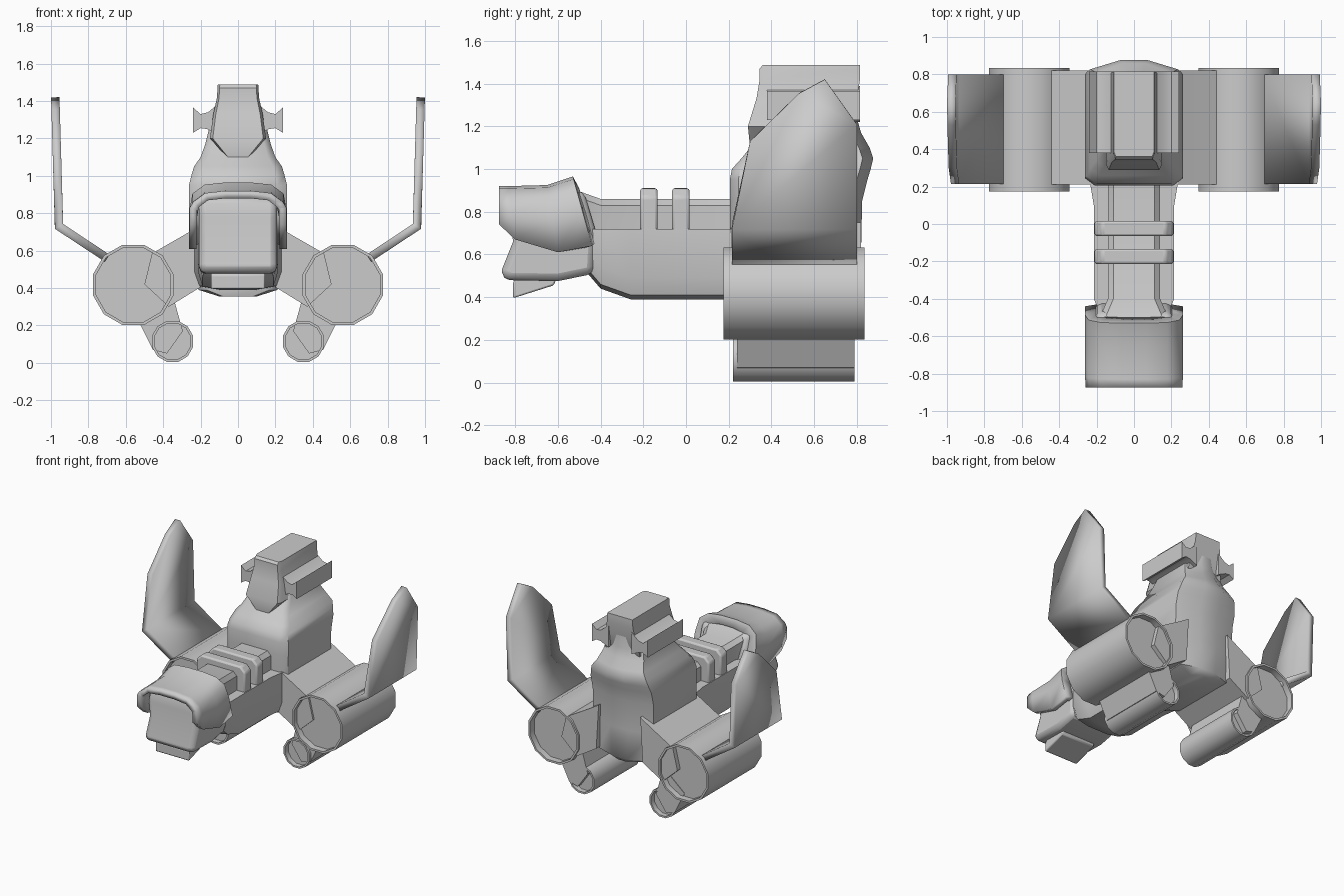
import bpy, bmesh, math

if "Cube" in bpy.data.objects:
    bpy.data.objects.remove(bpy.data.objects["Cube"])


def make(name, verts, faces, mirror=False, bevel=0, solid=0, offset=0, angle=35):
    me = bpy.data.meshes.new(name)
    me.from_pydata(verts, [], faces)
    bm = bmesh.new()
    bm.from_mesh(me)
    bmesh.ops.recalc_face_normals(bm, faces=bm.faces)
    bm.to_mesh(me)
    bm.free()
    ob = bpy.data.objects.new(name, me)
    bpy.context.collection.objects.link(ob)
    if solid:
        m = ob.modifiers.new("thickness", 'SOLIDIFY')
        m.thickness, m.offset, m.use_even_offset = solid, offset, True
    if bevel:
        m = ob.modifiers.new("bevel", 'BEVEL')
        m.width, m.segments, m.limit_method = bevel, 2, 'ANGLE'
    if mirror:
        ob.modifiers.new("mirror", 'MIRROR').use_mirror_merge = False
    bpy.ops.object.select_all(action='DESELECT')
    ob.select_set(True)
    bpy.context.view_layer.objects.active = ob
    bpy.ops.object.shade_smooth_by_angle(angle=math.radians(angle))
    return ob


def loft(name, rings, closed=True, **kw):
    """Skin a list of equal-length rings; closed rings get end caps."""
    n = len(rings[0])
    verts = [p for r in rings for p in r]
    faces = [(i * n + j, i * n + (j + 1) % n, (i + 1) * n + (j + 1) % n, (i + 1) * n + j)
             for i in range(len(rings) - 1) for j in range(n if closed else n - 1)]
    if closed:
        faces += [tuple(range(n)), tuple(range(len(verts) - n, len(verts)))]
    return make(name, verts, faces, **kw)


def prism_y(name, prof, y0, y1, **kw):
    return loft(name, [[(x, y, z) for x, z in prof] for y in (y0, y1)], **kw)


def prism_x(name, prof, w, **kw):
    return loft(name, [[(x, y, z) for y, z in prof] for x in (-w, w)], **kw)


def sym(half):
    """Complete a half ring (x > 0) with its mirror image."""
    return half + [(-x, y, z) for x, y, z in reversed(half)]


def tube(name, cx, cz, r, y0, y1, wall, depth):
    ri = r - wall
    steps = [(y0 + depth, ri), (y0, ri), (y0, r), (y1, r), (y1, ri), (y1 - depth, ri)]
    ang = [(k + 0.5) * math.pi / 6 for k in range(12)]
    loft(name, [[(cx + q * math.cos(a), y, cz + q * math.sin(a)) for a in ang]
                for y, q in steps], mirror=True)


def body_ring(z, w, y0, y1, f=0.8, b=0.3):
    return sym([(f * w, y0, z), (w, y0 + .04, z), (w, y1 - .05, z), (b * w, y1, z)])


# Torso with sloping shoulders and neck
loft("torso", [body_ring(*r) for r in [
    (.355, .10, .22, .79), (.39, .21, .21, .82), (.62, .26, .205, .82), (.85, .262, .205, .825),
    (.95, .262, .205, .85), (1.0, .25, .215, .865), (1.05, .235, .26, .877),
    (1.1, .20, .30, .86), (1.17, .175, .36, .82), (1.24, .158, .40, .80), (1.4, .11, .42, .80)]], angle=50)

# Turret head with side pods
loft("turret_head", [sym([(w * .9, y0, z), (w, y0 + .03, z), (w, y1, z)]) for z, w, y0, y1 in [
    (1.10, .06, .30, .70), (1.2, .15, .29, .78), (1.33, .132, .33, .80),
    (1.42, .112, .345, .815), (1.47, .11, .345, .815), (1.488, .108, .36, .815)]])
prism_y("side_pod", [(.1, 1.39), (.16, 1.34), (.2, 1.33), (.24, 1.365), (.24, 1.23),
                     (.2, 1.255), (.165, 1.25), (.1, 1.22)], .38, .815, mirror=True)

# Front boom: lower hull, upper spine and two bands
loft("boom_hull", [sym([(w, y, zt), (w, y, zb + .1), (w * .88, y, zb + .02), (w * .4, y, zb)])
                   for y, w, zt, zb in [(-.46, .19, .72, .51), (-.4, .215, .72, .44),
                                        (-.26, .215, .72, .39), (.1, .215, .72, .39),
                                        (.25, .24, .72, .39)]])
loft("boom_spine", [sym([(w, y, .68), (w, y, zt - .03), (w - .03, y, zt)])
                    for y, w, zt in [(-.54, .2, .91), (-.4, .14, .86), (.25, .14, .86)]])
for i, y in enumerate((-.215, -.065)):
    prism_y(f"boom_band_{i}", [(-.21, .7), (-.21, .87), (-.17, .91), (.17, .91), (.21, .87), (.21, .7)],
            y, y + .082, bevel=.012)

# Nose block under the hood, and its chin plate
prism_x("nose_block", [(-.86, .48), (-.862, .53), (-.81, .66), (-.825, .78), (-.79, .89),
                       (-.48, .9), (-.42, .7), (-.43, .51), (-.6, .475)], .208, bevel=.035, angle=50)
prism_x("chin_plate", [(-.81, .395), (-.81, .47), (-.78, .5), (-.6, .5), (-.62, .455)], .145, bevel=.008)


# Hood: an arched shell, open below and in front
def arch(yt, yb, zt, zb, w):
    half = [(w, zb), (w, zb + .5 * (zt - zb)), (w * .93, zt - .06), (w * .68, zt - .012), (w * .25, zt)]
    return sym([(x, yb + (yt - yb) * (z - zb) / (zt - zb), z) for x, z in half])


loft("hood", [arch(*r) for r in [(-.875, -.875, .92, .74, .258), (-.83, -.80, .92, .67, .262),
                                 (-.65, -.60, .925, .61, .262), (-.53, -.44, .965, .64, .262),
                                 (-.50, -.43, .91, .65, .2)]],
     closed=False, solid=.04, offset=-1, angle=50)

# Arms, engines, lower tubes and their brackets
prism_y("arm", [(.18, .75), (.26, .70), (.46, .585), (.5, .42), (.37, .30), (.2, .405)],
        .21, .82, mirror=True)
tube("engine", .56, .417, .222, .175, .835, .016, .05)
prism_y("tube_bracket", [(.34, .33), (.40, .36), (.54, .24), (.455, .07), (.38, .05), (.295, .17)],
        .24, .79, mirror=True)
tube("lower_tube", .35, .115, .114, .22, .79, .014, .04)

# Wings: bent plates rising from the engines
lower = [(.70, .80, .56), (.70, .215, .56), (.957, .215, .73), (.957, .80, .73)]
upper = [(.957 + .02 * (z - .73) / .69, y, z) for y, z in
         [(.30, 1.13), (.53, 1.355), (.65, 1.42), (.80, 1.21)]]
make("wing", lower + upper, [(0, 1, 2, 3), (3, 2, 4, 5, 6, 7)], mirror=True, solid=.045)
